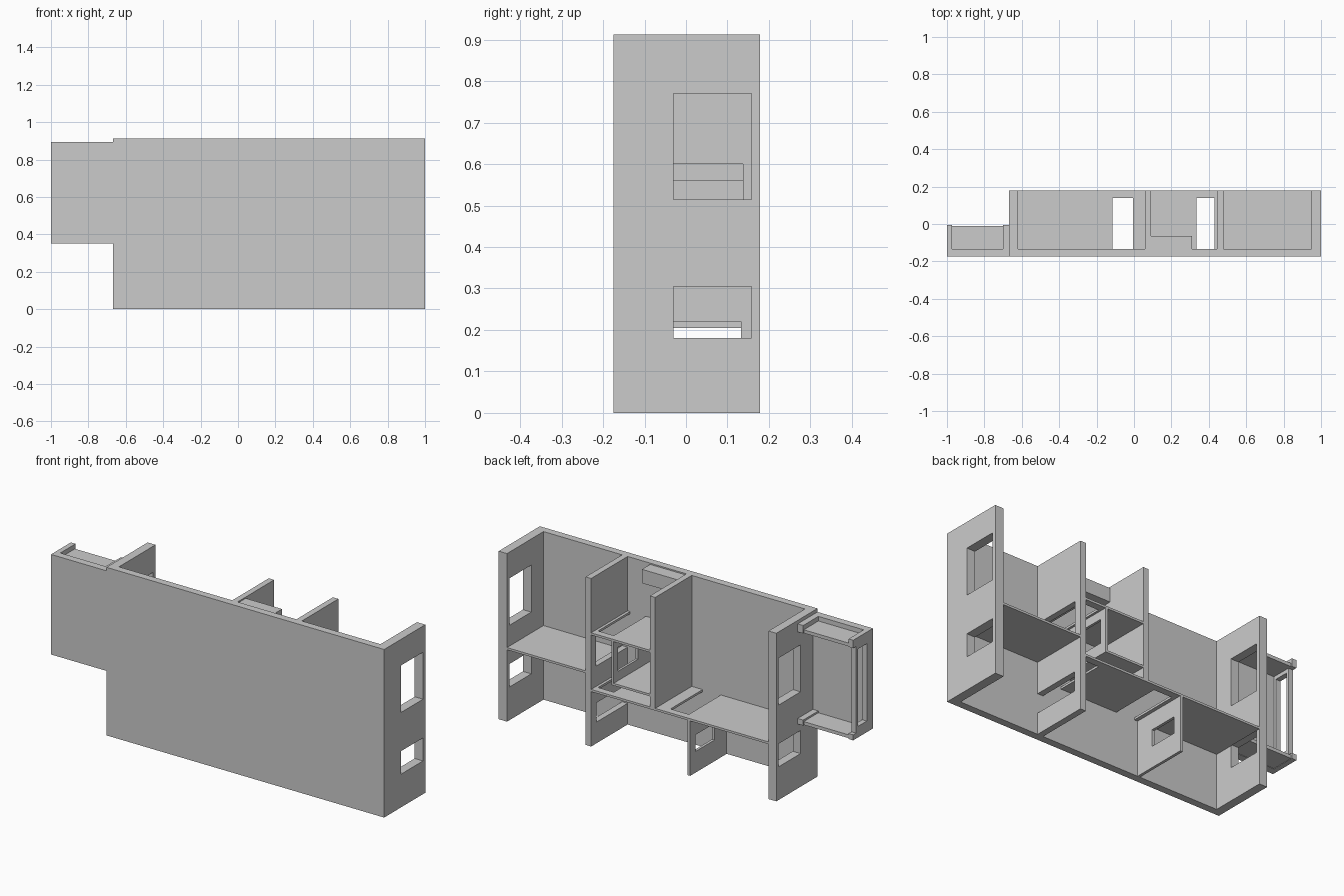
import bpy, bmesh
from mathutils import Vector

cube = bpy.data.objects.get("Cube")
if cube:
    bpy.data.objects.remove(cube, do_unlink=True)

plaster = bpy.data.materials.new("plain grey")
plaster.use_nodes = True
plaster.diffuse_color = (0.6, 0.6, 0.6, 1)
plaster.node_tree.nodes["Principled BSDF"].inputs["Base Color"].default_value = (0.6, 0.6, 0.6, 1)


def panel(name, axis, span, u, v, holes=()):
    """Flat panel, thick along axis, with rectangular holes (u0, u1, v0, v1)."""
    ua, va = [i for i in range(3) if i != axis]
    us = sorted(set(u) | {c for h in holes for c in h[:2]})
    vs = sorted(set(v) | {c for h in holes for c in h[2:]})
    bm = bmesh.new()
    grid = {}

    def vert(a, b):
        if (a, b) not in grid:
            p = [0, 0, 0]
            p[axis], p[ua], p[va] = span[0], a, b
            grid[a, b] = bm.verts.new(p)
        return grid[a, b]

    for a0, a1 in zip(us, us[1:]):
        for b0, b1 in zip(vs, vs[1:]):
            ca, cb = (a0 + a1) / 2, (b0 + b1) / 2
            if any(h[0] < ca < h[1] and h[2] < cb < h[3] for h in holes):
                continue
            bm.faces.new([vert(a0, b0), vert(a1, b0), vert(a1, b1), vert(a0, b1)])
    ext = bmesh.ops.extrude_face_region(bm, geom=bm.faces[:], use_keep_orig=True)
    shift = Vector((0, 0, 0))
    shift[axis] = span[1] - span[0]
    bmesh.ops.translate(bm, vec=shift,
                        verts=[e for e in ext["geom"] if isinstance(e, bmesh.types.BMVert)])
    bmesh.ops.recalc_face_normals(bm, faces=bm.faces[:])
    mesh = bpy.data.meshes.new(name)
    bm.to_mesh(mesh)
    bm.free()
    mesh.materials.append(plaster)
    obj = bpy.data.objects.new(name, mesh)
    bpy.context.collection.objects.link(obj)
    return obj


X, Y, Z = 0, 1, 2
FRONT, INNER, BACK, TOP = -0.175, -0.135, 0.178, 0.912
depth = (INNER, BACK)

# Long front wall and the two end walls with stacked windows
panel("front_wall", Y, (FRONT, INNER), (-0.667, 1.0), (0, TOP))
windows = [(-0.03, 0.158, 0.515, 0.77), (-0.03, 0.158, 0.18, 0.305)]
panel("left_end_wall", X, (0.95, 1.0), depth, (0, TOP), windows)
panel("right_end_wall", X, (-0.667, -0.62), depth, (0, TOP), windows)

# Inner walls
panel("full_height_wall", X, (0.445, 0.478), depth, (0, TOP),
      [(INNER, 0.137, 0.42, 0.60), (INNER, 0.133, 0.115, 0.22)])
panel("upper_wall", X, (0.06, 0.092), depth, (0.306, TOP))
panel("ground_wall", X, (-0.15, -0.135), depth, (0, 0.306),
      [(-0.03, 0.133, 0.115, 0.205)])
panel("bay_partition", X, (0.31, 0.323), depth, (0.375, 0.605),
      [(-0.03, 0.14, 0.43, 0.56)])

# Floors, with stair openings
shaft = (0.335, 0.43, INNER, 0.14)
panel("left_room_floor", Z, (0.39, 0.402), (0.478, 0.95), depth)
panel("right_room_floor", Z, (0.298, 0.31), (-0.62, 0.092), depth,
      [(-0.115, -0.005, INNER, 0.14)])
panel("bay_lower_floor", Z, (0.298, 0.31), (0.092, 0.445), depth, [shaft])
panel("bay_middle_floor", Z, (0.367, 0.379), (0.092, 0.323), depth)
panel("bay_upper_floor", Z, (0.605, 0.617), (0.092, 0.445), depth, [shaft])
panel("wall_cabinet", Z, (0.83, 0.905), (0.092, 0.31), (INNER, -0.065))

# Side annex: front wall, pierced side, floor, roof and edge beams
panel("annex_front", Y, (FRONT, INNER), (-1.0, -0.667), (0.35, 0.893))
panel("annex_side", X, (-1.0, -0.972), (INNER, -0.03), (0.35, 0.893),
      [(-0.122, -0.045, 0.41, 0.83)])
for level, slab, beam in (("floor", (0.352, 0.37), (0.35, 0.38)),
                          ("roof", (0.85, 0.868), (0.85, 0.893))):
    panel("annex_" + level, Z, slab, (-0.972, -0.70), (INNER, -0.01))
    for side, xs in (("outer", (-1.0, -0.972)), ("inner", (-0.70, -0.667))):
        panel(f"annex_{level}_{side}_beam", Z, beam, xs, (INNER, -0.005))
